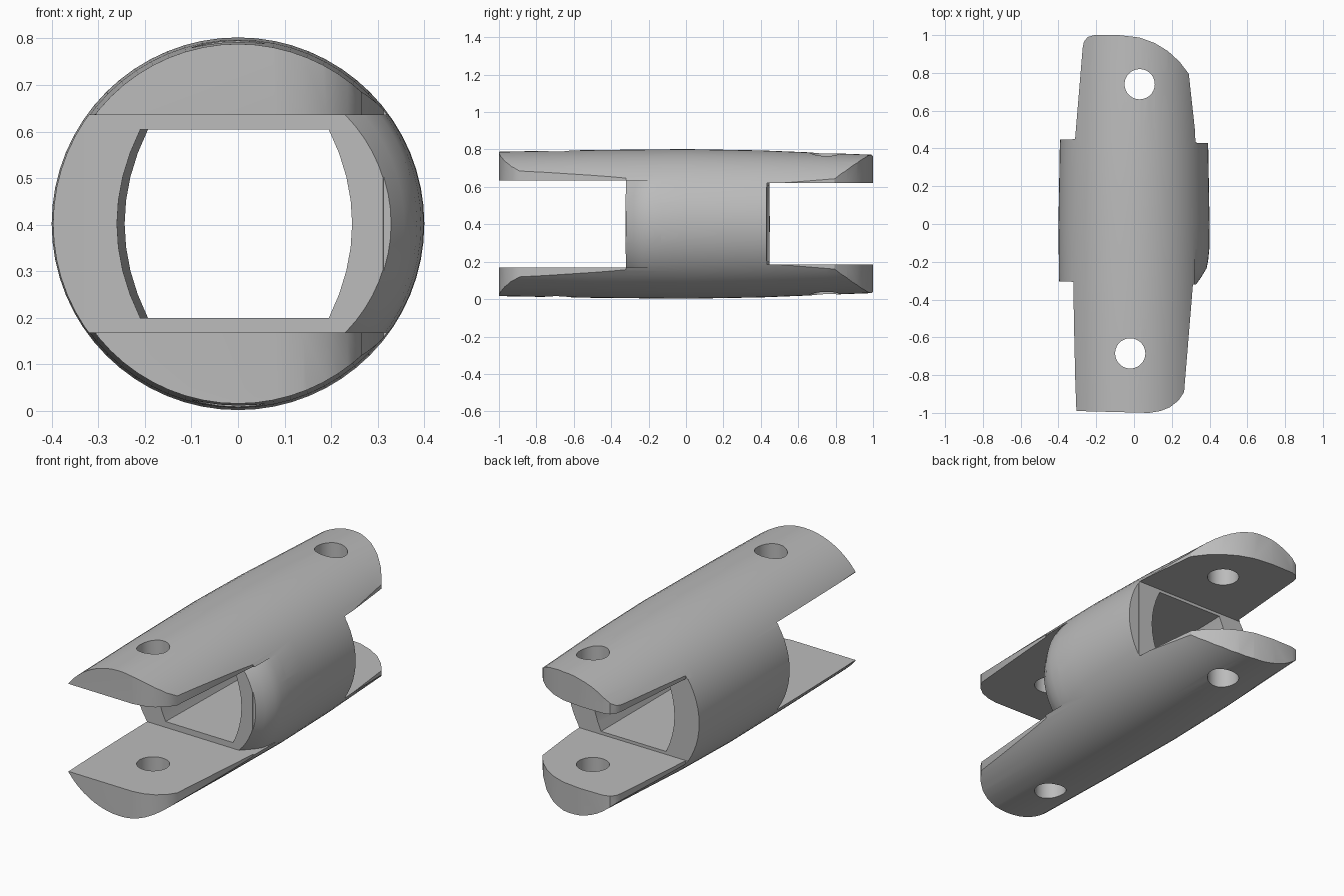
import bpy, bmesh
from math import sin, cos, pi

cube = bpy.data.objects.get("Cube")
if cube:
    bpy.data.objects.remove(cube, do_unlink=True)

MID = 0.402  # height of the barrel axis


def loft(name, loops):
    """Closed solid skinned through equal-length loops of points."""
    bm = bmesh.new()
    rings = [[bm.verts.new(p) for p in loop] for loop in loops]
    n = len(rings[0])
    for a, b in zip(rings, rings[1:]):
        for i in range(n):
            j = (i + 1) % n
            bm.faces.new((a[i], a[j], b[j], b[i]))
    bm.faces.new(rings[0])
    bm.faces.new(rings[-1])
    bmesh.ops.recalc_face_normals(bm, faces=bm.faces)
    mesh = bpy.data.meshes.new(name)
    bm.to_mesh(mesh)
    bm.free()
    ob = bpy.data.objects.new(name, mesh)
    bpy.context.collection.objects.link(ob)
    return ob


def lathe(name, profile, sides=64):
    """Solid turned about the long axis from (y, radius) pairs."""
    ang = [2 * pi * i / sides for i in range(sides)]
    return loft(name, [[(r * cos(a), y, MID + r * sin(a)) for a in ang]
                       for y, r in profile])


def prism(name, plan, low, high):
    return loft(name, [[(x, y, z) for x, y in plan] for z in (low, high)])


def cut(body, tool, operation='DIFFERENCE'):
    mod = body.modifiers.new(operation.title(), 'BOOLEAN')
    mod.operation = operation
    mod.solver = 'EXACT'
    mod.object = tool
    tool.hide_render = True
    bpy.ops.object.select_all(action='DESELECT')
    bpy.context.view_layer.objects.active = body
    body.select_set(True)
    bpy.ops.object.modifier_apply(modifier=mod.name)
    bpy.data.objects.remove(tool, do_unlink=True)


# Gently swelling round barrel
body = lathe("double_fork_coupling", [
    (-1.1, 0.383), (-1, 0.386), (-0.5, 0.395), (0, 0.4),
    (0.4, 0.393), (0.75, 0.379), (1.1, 0.366)])

# Plan outline: narrowed prongs with rounded corners
outline = [
    (-0.305, -0.99), (0.08, -1), (0.14, -0.99), (0.19, -0.97), (0.235, -0.935),
    (0.265, -0.89), (0.312, -0.32), (0.45, -0.32), (0.45, 0.43), (0.33, 0.43),
    (0.29, 0.795), (0.24, 0.86), (0.18, 0.915), (0.11, 0.958), (0.03, 0.987),
    (-0.08, 1), (-0.21, 1), (-0.245, 0.99), (-0.265, 0.965), (-0.272, 0.93),
    (-0.312, 0.45), (-0.45, 0.45), (-0.45, -0.305), (-0.33, -0.305)]
cut(body, prism("outline_cutter", outline, -0.2, 1), 'INTERSECT')

# Slots between the prongs, front and back
front_slot = [(-0.6, -1.2), (0.6, -1.2), (0.6, -0.33), (-0.6, -0.3)]
back_slot = [(-0.6, 1.2), (0.6, 1.2), (0.6, 0.428), (-0.6, 0.452)]
cut(body, prism("front_slot_cutter", front_slot, MID - 0.233, MID + 0.233))
cut(body, prism("back_slot_cutter", back_slot, MID - 0.218, MID + 0.218))

# Rounded rim on one side of the front collar
rim = prism("rim_cutter", [(0.1, -0.34), (0.6, -0.34), (0.6, -0.12), (0.1, -0.12)],
            MID - 0.233, MID + 0.233)
cut(rim, lathe("rim_profile", [(-0.335, 0.318), (-0.28, 0.357), (-0.235, 0.384),
                               (-0.19, 0.393), (-0.1, 0.402)]))
cut(body, rim)

# Through opening with bowed sides and flat floor and ceiling
steps = [i / 4 - 1 for i in range(9)]


def opening(y, left):
    right_side = [(0.245 - 0.05 * t * t, y, MID + 0.202 * t) for t in steps]
    left_side = [(0.05 * t * t - left, y, MID - 0.202 * t) for t in steps]
    return right_side + left_side


cut(body, loft("opening_cutter", [opening(-0.5, 0.264), opening(0.6, 0.24)]))

# Pin holes through both prongs at each end
for x, y in ((0.03, 0.74), (-0.02, -0.685)):
    circle = [(x + 0.08 * cos(i * pi / 20), y + 0.08 * sin(i * pi / 20)) for i in range(40)]
    cut(body, prism("pin_hole_cutter", circle, -0.2, 1))

# Plain grey finish
grey = bpy.data.materials.new("plain_grey")
grey.use_nodes = True
colour = (0.5, 0.5, 0.5, 1)
grey.diffuse_color = colour
grey.node_tree.nodes["Principled BSDF"].inputs["Base Color"].default_value = colour
body.data.materials.clear()
body.data.materials.append(grey)
for face in body.data.polygons:
    face.material_index = 0
bpy.ops.object.select_all(action='DESELECT')
bpy.context.view_layer.objects.active = body
body.select_set(True)
bpy.ops.object.shade_smooth_by_angle(angle=pi / 6)
